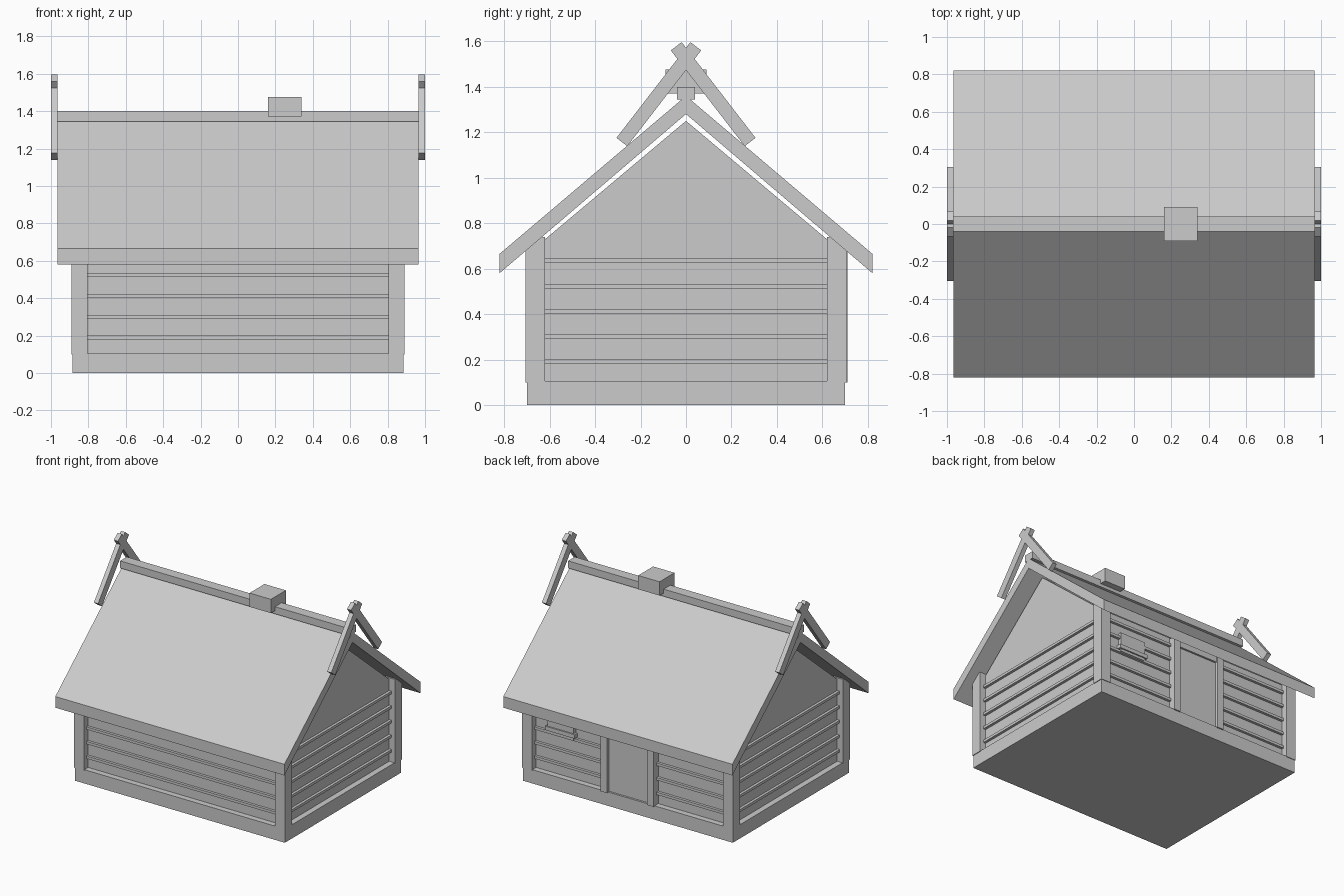
import bpy, bmesh
from math import atan2, hypot
from mathutils import Matrix

if "Cube" in bpy.data.objects:
    bpy.data.objects.remove(bpy.data.objects["Cube"])


def box(name, x0, x1, y0, y1, z0, z1):
    bm = bmesh.new()
    bmesh.ops.create_cube(bm, size=1)
    for v in bm.verts:
        v.co = ((x0 + x1) / 2 + v.co.x * (x1 - x0),
                (y0 + y1) / 2 + v.co.y * (y1 - y0),
                (z0 + z1) / 2 + v.co.z * (z1 - z0))
    return finish(name, bm)


def prism(name, profile, x0, x1):
    """Extrude a (y, z) profile along x."""
    bm = bmesh.new()
    face = bm.faces.new([bm.verts.new((x0, y, z)) for y, z in profile])
    new = bmesh.ops.extrude_face_region(bm, geom=[face])["geom"]
    bmesh.ops.translate(bm, vec=(x1 - x0, 0, 0),
                        verts=[g for g in new if isinstance(g, bmesh.types.BMVert)])
    return finish(name, bm)


def finish(name, bm):
    bmesh.ops.recalc_face_normals(bm, faces=bm.faces)
    mesh = bpy.data.meshes.new(name)
    bm.to_mesh(mesh)
    bm.free()
    ob = bpy.data.objects.new(name, mesh)
    bpy.context.collection.objects.link(ob)
    return ob


# Base slab and gabled wall body
box("base", -.885, .885, -.70, .70, 0, .105)
prism("walls", [(-.655, .10), (.655, .10), (.655, .70), (0, 1.25), (-.655, .70)], -.84, .84)

# Corner posts
for sx in (-1, 1):
    for sy in (-1, 1):
        xs = sorted((sx * .805, sx * .89))
        ys = sorted((sy * .62, sy * .705))
        box("corner_post", *xs, *ys, .10, .74)

# Horizontal battens around all walls
for i in range(5):
    z = .19 + i * .111
    box("wall_batten", -.81, .81, -.675, .675, z - .01, z + .01)
    box("gable_batten", -.86, .86, -.63, .63, z - .01, z + .01)

# Roof and ridge beam
prism("roof", [(-.82, .58), (0, 1.28), (.82, .58), (.82, .665), (0, 1.36), (-.82, .665)],
      -.965, .965)
box("ridge_beam", -.965, .965, -.04, .04, 1.345, 1.40)
box("ridge_block", .16, .34, -.09, .09, 1.37, 1.475)

# Crossed finials at both gable ends
y0, z0, y1, z1 = .282, 1.157, -.043, 1.578
length = hypot(y1 - y0, z1 - z0)
for sx in (-1, 1):
    for sy in (-1, 1):
        ob = box("crossed_finial", -.0175, .0175, -length / 2, length / 2, -.03, .03)
        ob.data.transform(Matrix.Translation((sx * .9825, sy * (y0 + y1) / 2, (z0 + z1) / 2))
                          @ Matrix.Rotation(atan2(z1 - z0, sy * (y1 - y0)), 4, 'X'))

# Door in the back wall
box("door_panel", -.18, .18, .64, .685, .10, .64)
box("door_lintel", -.18, .18, .64, .70, .63, .69)
for sx in (-1, 1):
    xs = sorted((sx * .17, sx * .225))
    box("door_jamb", *xs, .64, .71, .10, .69)

# Shuttered window in the back wall
box("window_panel", .47, .69, .64, .68, .41, .56)
box("window_sill", .455, .705, .64, .69, .43, .46)
